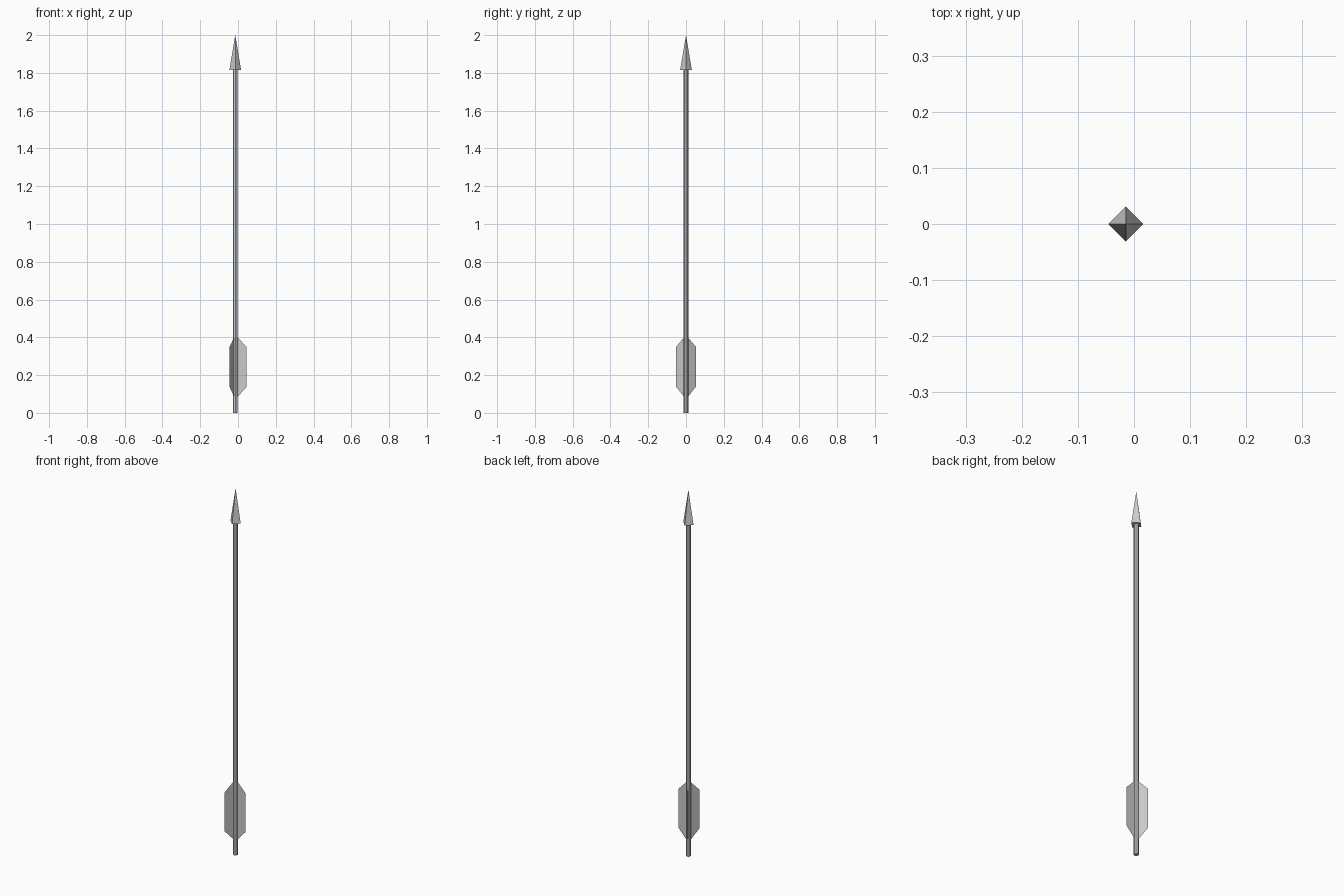
import bpy, bmesh, math
from mathutils import Matrix

if "Cube" in bpy.data.objects:
    bpy.data.objects.remove(bpy.data.objects["Cube"])

AXIS_X = -0.0145  # the three-vane layout puts the shaft slightly left of centre


def add_cone(name, sides, r1, r2, z0, z1):
    bpy.ops.mesh.primitive_cone_add(vertices=sides, radius1=r1, radius2=r2, depth=z1 - z0,
                                    location=(AXIS_X, 0, (z0 + z1) / 2))
    ob = bpy.context.object
    ob.name = name
    return ob


# Shaft
add_cone("shaft", 8, 0.0125, 0.0125, 0.0, 1.82)

# Four-sided pointed head
add_cone("arrow_head", 4, 0.031, 0.0, 1.815, 2.0)

# Three thin feather vanes, one pointing to +x
profile = [(0.010, 0.083), (0.060, 0.138), (0.060, 0.35), (0.010, 0.402)]
for i in range(3):
    bm = bmesh.new()
    bm.faces.new([bm.verts.new((r, 0, z)) for r, z in profile])
    bm.transform(Matrix.Translation((AXIS_X, 0, 0)) @ Matrix.Rotation(i * math.tau / 3, 4, 'Z'))
    mesh = bpy.data.meshes.new(f"feather_vane_{i + 1}")
    bm.to_mesh(mesh)
    bm.free()
    bpy.context.collection.objects.link(bpy.data.objects.new(mesh.name, mesh))
